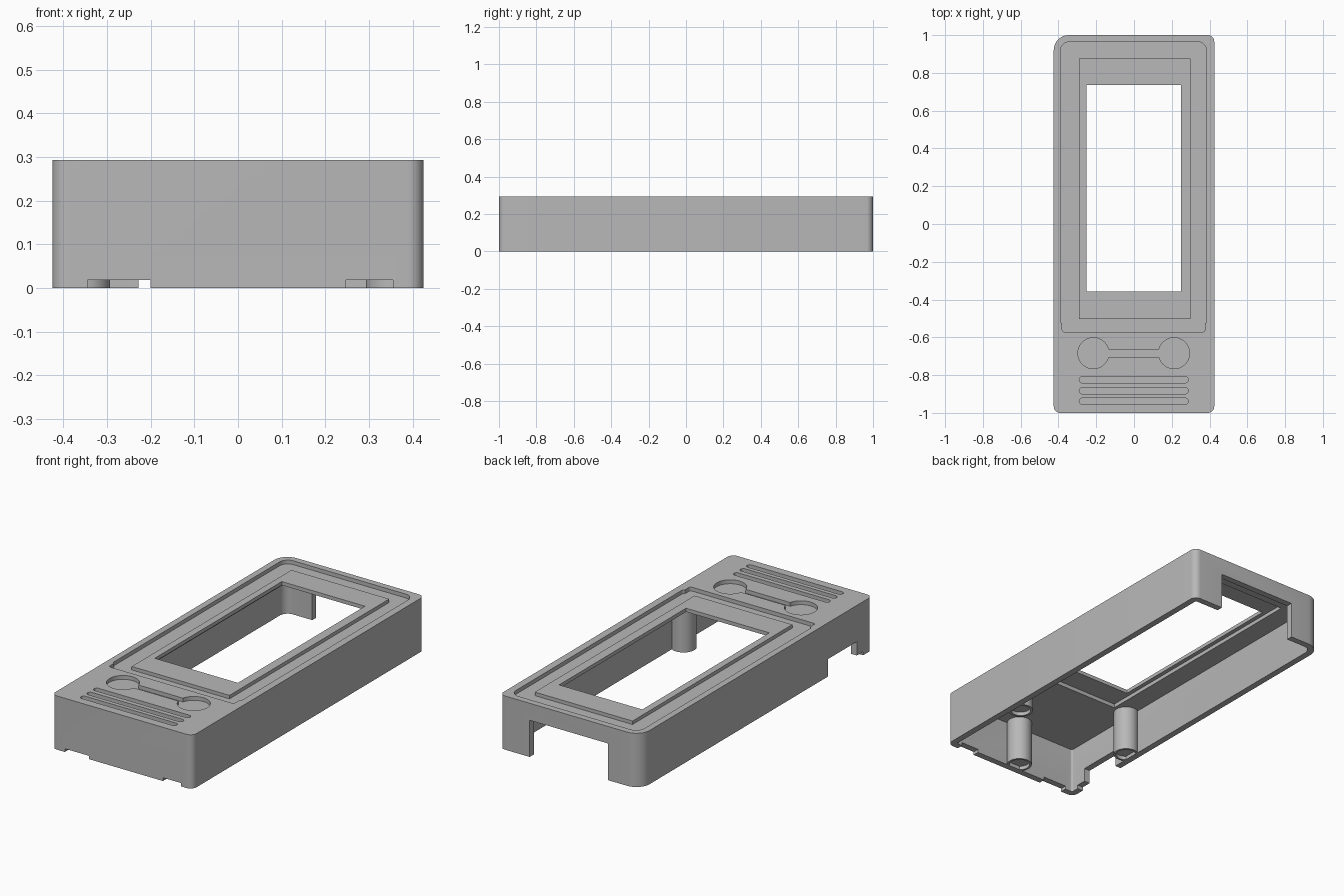
import bpy, bmesh, math

cube = bpy.data.objects.get("Cube")
if cube:
    bpy.data.objects.remove(cube, do_unlink=True)

# Single material
grey = bpy.data.materials.new("plain_grey")
grey.use_nodes = True
grey.diffuse_color = (0.48, 0.48, 0.48, 1)
grey.node_tree.nodes["Principled BSDF"].inputs["Base Color"].default_value = (0.48, 0.48, 0.48, 1)

TOP = 0.293
WALL = 0.035
HALF = 0.425
CEILING = 0.25
FLOOR = 0.272      # bottom of the recesses in the top face
OVER = 0.4         # cutters overshoot to here
UNDER = -0.1


def rounded(x0, y0, x1, y1, radii=0.0, steps=8):
    """Counter-clockwise outline; radii run from the front -x corner."""
    if not isinstance(radii, tuple):
        radii = (radii,) * 4
    corners = [(x0, y0, 1, 1), (x1, y0, -1, 1), (x1, y1, -1, -1), (x0, y1, 1, -1)]
    points = []
    for i, ((x, y, sx, sy), r) in enumerate(zip(corners, radii)):
        if r == 0:
            points.append((x, y))
            continue
        for k in range(steps + 1):
            a = math.pi + math.pi / 2 * (i + k / steps)
            points.append((x + sx * r + r * math.cos(a), y + sy * r + r * math.sin(a)))
    return points


def circle(x, y, r, n=40):
    return [(x + r * math.cos(2 * math.pi * k / n), y + r * math.sin(2 * math.pi * k / n))
            for k in range(n)]


def prism(name, outline, z0, z1):
    bm = bmesh.new()
    face = bm.faces.new([bm.verts.new((x, y, z0)) for x, y in outline])
    out = bmesh.ops.extrude_face_region(bm, geom=[face])
    for v in out["geom"]:
        if isinstance(v, bmesh.types.BMVert):
            v.co.z = z1
    bmesh.ops.recalc_face_normals(bm, faces=bm.faces)
    mesh = bpy.data.meshes.new(name)
    bm.to_mesh(mesh)
    bm.free()
    mesh.materials.append(grey)
    obj = bpy.data.objects.new(name, mesh)
    bpy.context.collection.objects.link(obj)
    return obj


helpers = []


def combine(target, operation, outline, z0, z1):
    helper = prism("helper", outline, z0, z1)
    helper.hide_render = True
    helpers.append(helper)
    mod = target.modifiers.new("shape", 'BOOLEAN')
    mod.operation = operation
    mod.solver = 'EXACT'
    mod.object = helper


def cut(*args):
    combine(case, 'DIFFERENCE', *args)


# Hollow case with one larger rear corner
case = prism("case_shell", rounded(-HALF, -1, HALF, 1, (0.035, 0.035, 0.035, 0.08)), 0, TOP)
inner = HALF - WALL
cut(rounded(-inner, -1 + WALL, inner, 1 - WALL, (0.01, 0.01, 0.01, 0.045)), UNDER, CEILING)

# Sunken screen surround, slightly narrower at its front end
cut(rounded(-0.39, -0.525, 0.385, 0.965, (0.01, 0.01, 0.05, 0.05)), FLOOR, OVER)
cut(rounded(-0.38, -0.572, 0.375, -0.4, 0.012), FLOOR, OVER)

# Raised screen frame, hollow underneath, with the window through it
combine(case, 'UNION', rounded(-0.29, -0.502, 0.30, 0.875), 0.26, 0.291)
cut(rounded(-0.275, -0.487, 0.285, 0.86), 0.2, 0.271)
cut(rounded(-0.252, -0.358, 0.25, 0.737), UNDER, OVER)

# Two round button wells joined by a channel
for x in (-0.215, 0.212):
    cut(circle(x, -0.684, 0.082), FLOOR, OVER)
cut(rounded(-0.18, -0.704, 0.18, -0.664), FLOOR, OVER)

# Three grip grooves
for y in (-0.825, -0.883, -0.938):
    cut(rounded(-0.29, y - 0.016, 0.288, y + 0.016, 0.0155), FLOOR, OVER)

# Rear connector opening
cut(rounded(-0.228, 0.9, 0.243, 1.1), UNDER, 0.2)

# Side opening with a shallow step beside it
cut(rounded(-0.5, -0.865, -0.37, -0.615), UNDER, 0.095)
cut(rounded(-0.5, -0.92, -0.37, -0.8), UNDER, 0.02)

# Shallow front rim notches
for x0, x1 in ((-0.345, -0.2), (0.247, 0.355)):
    cut(rounded(x0, -1.1, x1, -0.93), UNDER, 0.018)

# Apply the shaping and drop the helpers
bpy.context.view_layer.update()
graph = bpy.context.evaluated_depsgraph_get()
case_mesh = bpy.data.meshes.new_from_object(case.evaluated_get(graph))
case.modifiers.clear()
case.data = case_mesh
for h in helpers:
    bpy.data.objects.remove(h, do_unlink=True)


# Mounting posts with a shallow socket in the lower end
def post(name, x, y, r=0.064, socket=0.052, depth=0.02):
    bm = bmesh.new()
    rings = []
    for radius, z in ((r, 0.26), (r, 0), (socket, 0), (socket, depth)):
        rings.append([bm.verts.new((px, py, z)) for px, py in circle(x, y, radius)])
    for a, b in zip(rings, rings[1:]):
        for k in range(len(a)):
            j = (k + 1) % len(a)
            bm.faces.new((a[k], a[j], b[j], b[k]))
    bm.faces.new(rings[0])
    bm.faces.new(rings[-1])
    bmesh.ops.recalc_face_normals(bm, faces=bm.faces)
    mesh = bpy.data.meshes.new(name)
    bm.to_mesh(mesh)
    bm.free()
    mesh.materials.append(grey)
    obj = bpy.data.objects.new(name, mesh)
    bpy.context.collection.objects.link(obj)
    return obj


parts = [case,
         post("left_post", 0.357, -0.49),
         post("right_post", -0.357, -0.49),
         post("front_post", 0, -0.925)]

# Smooth the rounded corners, keep hard edges
bpy.ops.object.select_all(action='DESELECT')
for p in parts:
    p.select_set(True)
bpy.context.view_layer.objects.active = case
bpy.ops.object.shade_smooth_by_angle(angle=math.radians(30))
